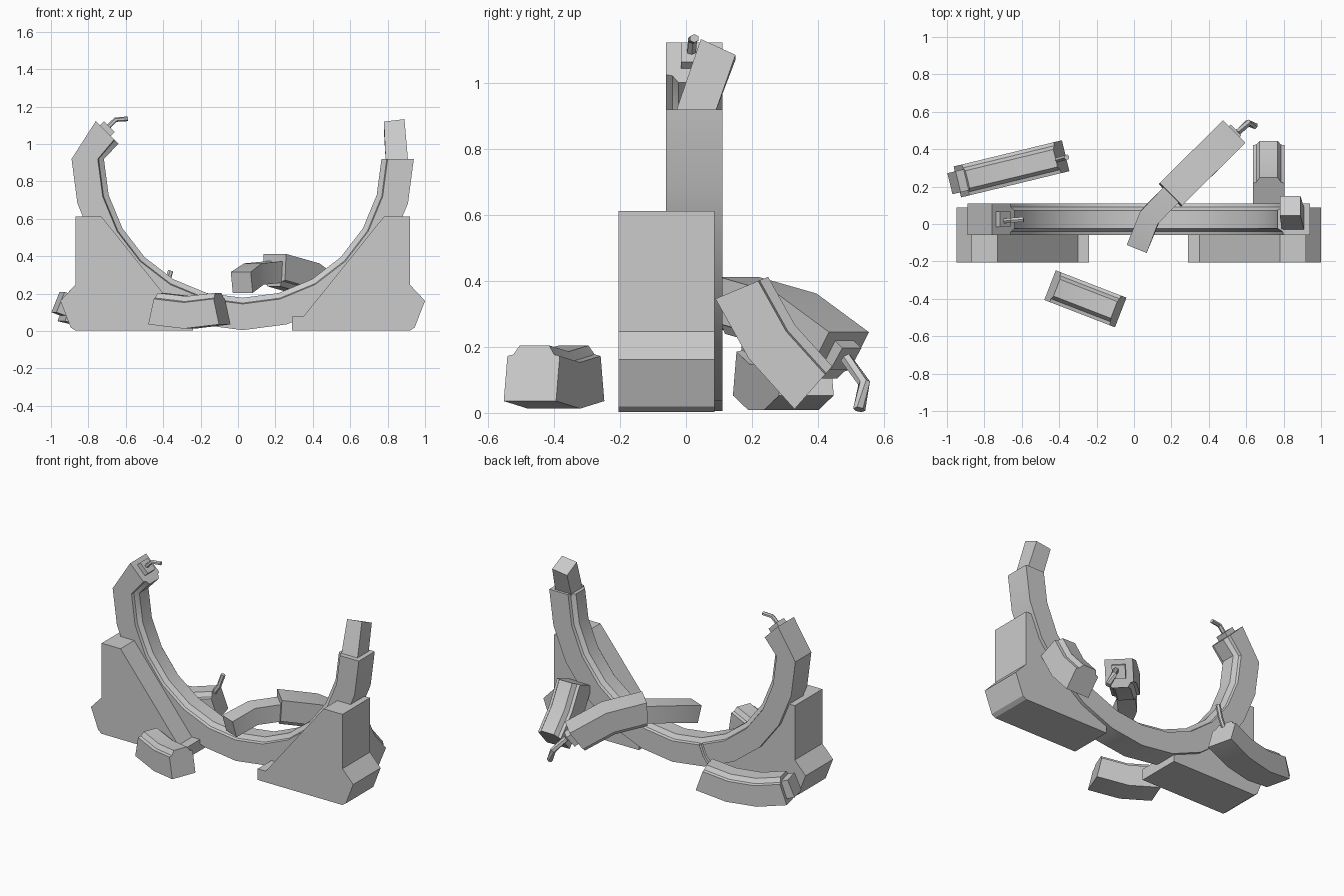
import bpy, bmesh
from math import sin, cos, pi, radians
from mathutils import Vector, Matrix

if "Cube" in bpy.data.objects:
    bpy.data.objects.remove(bpy.data.objects["Cube"])

R = 0.915
# cross-sections as (width offset, radius); inner side carries a raised rail
H = [(0.085, R), (0.085, 0.775), (0.066, 0.77), (0.048, 0.742)]
RING = H + [(-y, r) for y, r in reversed(H)]
CORE = [(0.058, 0.885), (0.058, 0.767), (-0.058, 0.767), (-0.058, 0.885)]


def loft(name, sections):
    bm = bmesh.new()
    rows = [[bm.verts.new(p) for p in s] for s in sections]
    n = len(rows[0])
    for a, b in zip(rows, rows[1:]):
        for i in range(n):
            j = (i + 1) % n
            bm.faces.new((a[i], a[j], b[j], b[i]))
    bm.faces.new(rows[0])
    bm.faces.new(rows[-1])
    bmesh.ops.recalc_face_normals(bm, faces=bm.faces)
    me = bpy.data.meshes.new(name)
    bm.to_mesh(me)
    bm.free()
    ob = bpy.data.objects.new(name, me)
    bpy.context.collection.objects.link(ob)
    bpy.ops.object.select_all(action='DESELECT')
    ob.select_set(True)
    bpy.context.view_layer.objects.active = ob
    bpy.ops.object.shade_smooth_by_angle(angle=radians(28))
    return ob


def arc(section, a0, a1, n, m):
    """Sections along an arc whose lowest outer point is the local origin."""
    out = []
    for k in range(n + 1):
        a = radians(a0 + (a1 - a0) * k / n)
        out.append([m @ Vector((r * sin(a), y, R - r * cos(a))) for y, r in section])
    return out


def frame(origin, tangent, outward):
    x = Vector(tangent).normalized()
    z = -Vector(outward)
    z = (z - x * z.dot(x)).normalized()
    m = Matrix((x, z.cross(x), z)).transposed().to_4x4()
    m.translation = Vector(origin)
    return m


def sweep(name, pts, w, h, n):
    """Bar or pipe along a polyline."""
    pts = [Vector(p) for p in pts]
    secs = []
    for i, p in enumerate(pts):
        t = (pts[min(i + 1, len(pts) - 1)] - pts[max(i - 1, 0)]).normalized()
        s = t.cross(Vector((0, 0, 1))).normalized()
        u = s.cross(t)
        f = 1 / cos(pi / n)
        ang = [2 * pi * (k + 0.5) / n for k in range(n)]
        secs.append([p + s * (w / 2 * f * cos(a)) + u * (h / 2 * f * sin(a)) for a in ang])
    return loft(name, secs)


# Main broken ring, with its left end bent inward
main = Matrix.Translation((0.025, 0.025, 0.005))
secs = arc(RING, -90, 90, 12, main)
bend = lambda sec, s: [Vector((-0.76 + 0.7 * (R - r) + s * 0.7, 0.025 + y,
                               1.123 - 0.7 * (R - r) + s * 0.7)) for y, r in sec]
loft("main_ring", [bend(RING, 0)] + secs)
PLUG = [(y * 0.7, 0.83 + (r - 0.83) * 0.7 + 0.015) for y, r in CORE]
loft("left_end_plug", [bend(PLUG, -0.03), bend(PLUG, 0.03)])
sweep("left_end_pipe", [(-0.71, 0.015, 1.075), (-0.655, 0.02, 1.13), (-0.59, 0.025, 1.135)],
      0.026, 0.022, 6)

# Exposed leaning core at the right end
loft("right_end_core", [
    [(0.79, -0.035, 0.90), (0.91, -0.035, 0.90), (0.91, 0.085, 0.90), (0.79, 0.085, 0.90)],
    [(0.78, 0.045, 1.12), (0.89, 0.045, 1.133), (0.89, 0.15, 1.085), (0.78, 0.15, 1.07)]])

# Pedestals, mirrored about the ring centre
PROFILE = [(0.895, 0.612), (0.755, 0.612), (0.325, 0.078), (0.265, 0.078), (0.265, 0.003),
           (0.895, 0.003), (0.92, 0.02), (0.975, 0.162), (0.895, 0.247)]
for name, s in (("left_pedestal", -1), ("right_pedestal", 1)):
    loft(name, [[(0.025 + s * x, y, z) for x, z in PROFILE] for y in (-0.205, 0.087)])

# Front fragment
m = frame((-0.26, -0.40, 0.013), (0.93, -0.36, 0), (0, 0, -1))
loft("front_fragment", arc(RING, -12.8, 12.8, 2, m))

# Left fragment with core stub and pipe
m = frame((-0.655, 0.295, 0.003), (0.97, 0.235, 0.0), (0, 0, -1))
loft("left_fragment", arc(RING, -19, 19, 3, m))
loft("left_fragment_core", arc(CORE, -22.5, -17, 1, m))
sweep("left_fragment_pipe", [(-0.44, 0.335, 0.16), (-0.385, 0.35, 0.245), (-0.36, 0.357, 0.322)],
      0.026, 0.026, 6)

# Right fragment leaning behind the pedestal
m = frame((0.72, 0.19, 0.165), (0, 0.58, -0.81), (0, -0.81, -0.58))
loft("right_fragment", arc(RING, -13, 13, 2, m))

# Centre fragment resting on the ring, outer side up
m = frame((0.375, 0.335, 0.362), (0.69, 0.68, -0.34), (0.24, 0.24, 0.94))
loft("centre_fragment", arc(RING, -16, 16, 2, m))
loft("centre_fragment_plug", arc(PLUG, 14, 18.5, 1, m))
sweep("centre_fragment_core", [(0.02, -0.12, 0.26), (0.085, 0.04, 0.305), (0.24, 0.2, 0.32)],
      0.115, 0.115, 4)
sweep("centre_fragment_pipe", [(0.55, 0.485, 0.165), (0.61, 0.54, 0.09), (0.645, 0.525, 0.01)],
      0.032, 0.032, 6)
